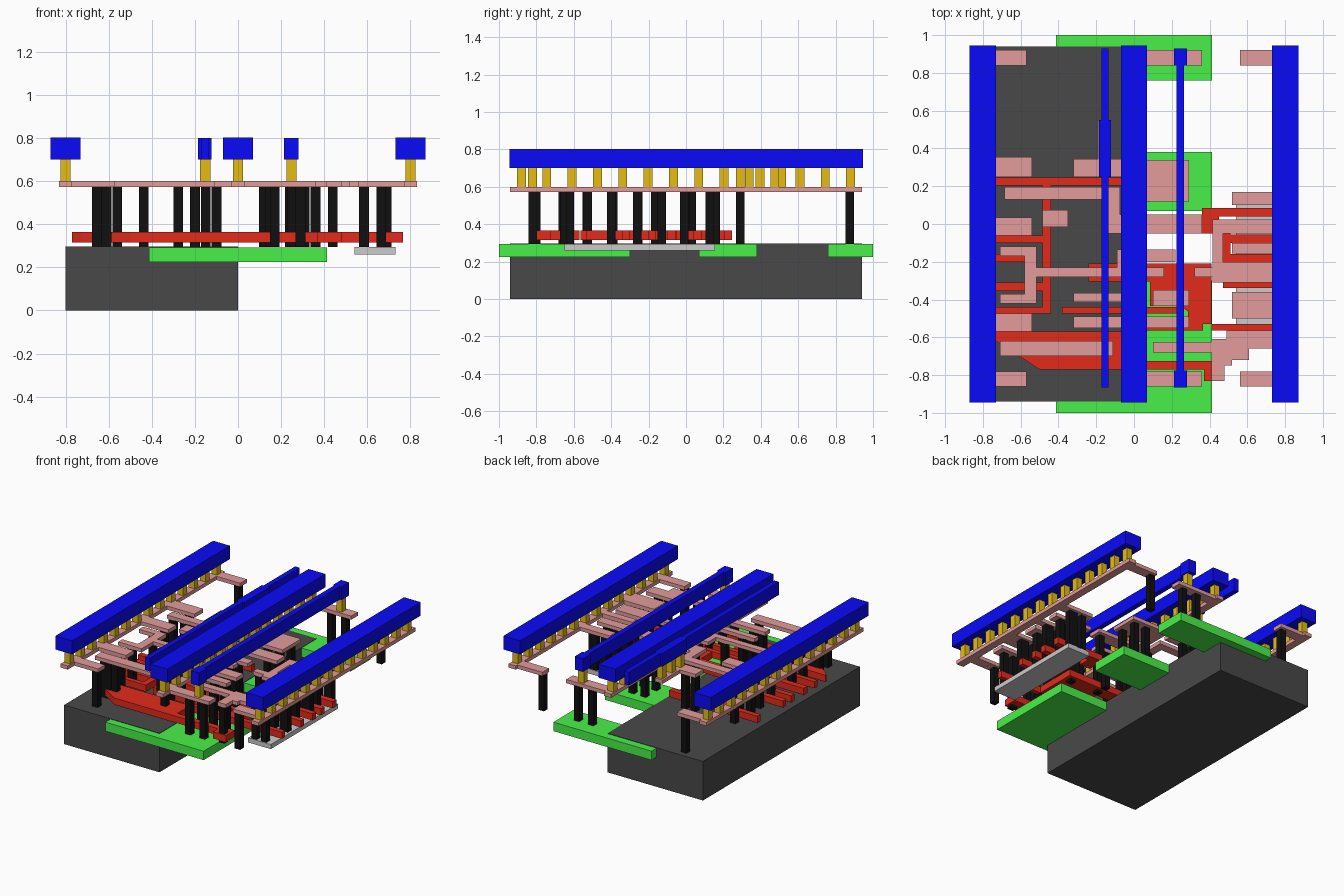
import bpy, bmesh


def layer(name, color, z0, z1, rects=(), polys=()):
    """One flat slab layer made of rectangles (x0, x1, y0, y1) and extra outlines."""
    bm = bmesh.new()
    outlines = [[(a, c), (b, c), (b, d), (a, d)] for a, b, c, d in rects] + list(polys)
    for pts in outlines:
        face = bm.faces.new([bm.verts.new((x, y, z0)) for x, y in pts])
        up = bmesh.ops.extrude_face_region(bm, geom=[face])["geom"]
        for v in up:
            if isinstance(v, bmesh.types.BMVert):
                v.co.z = z1
    bmesh.ops.recalc_face_normals(bm, faces=bm.faces[:])
    me = bpy.data.meshes.new(name)
    bm.to_mesh(me)
    bm.free()
    ob = bpy.data.objects.new(name, me)
    bpy.context.collection.objects.link(ob)
    mat = bpy.data.materials.new(name)
    mat.diffuse_color = (*color, 1)
    me.materials.append(mat)


def squares(points, r):
    return [(x - r, x + r, y - r, y + r) for x, y in points]


BLUE, GOLD, PINK = (.003, .003, .95), (.78, .507, .007), (.77, .33, .33)
RED, GREEN, BLACK = (.77, .024, .011), (.066, .877, .066), (.005, .005, .005)
RAILS = (-.8, 0, .8)

# base well and doped regions
layer("well_block", (.066, .066, .066), 0, .296, [(-.8, 0, -.94, .94)])
layer("diffusion_slabs", GREEN, .225, .293,
      [(-.412, .412, -1, -.30), (-.412, .412, .07, .38), (-.412, .412, .76, 1)])
layer("implant_plate", (.62, .62, .62), .26, .295, [(.54, .73, -.65, .155)])

# gate tracks
layer("gate_tracks", RED, .315, .365, [
    (-.77, -.03, .205, .245), (-.485, -.44, -.475, .21),
    (-.77, -.44, -.1, -.06), (-.77, -.57, -.2, -.16),
    (-.77, -.44, -.355, -.31), (-.77, -.44, -.475, -.44),
    (-.24, .41, -.305, -.21), (.285, .41, -.53, -.21),
    (-.38, .255, -.475, -.44),
    (-.07, .365, -.565, -.53), (.41, .765, -.565, -.53),
    (0, .48, -.77, -.725), (.37, .48, -.83, -.725),
    (.36, .765, .04, .085), (.36, .45, -.05, .06),
    (.47, .51, -.34, -.05), (.47, .765, -.1, -.055),
    (.47, .765, -.2, -.16), (.47, .765, -.34, -.3)],
    [[(-.77, -.57), (0, -.57), (0, -.77), (-.5, -.77), (-.73, -.62), (-.77, -.58)],
     [(.085, -.3), (.3, -.3), (.3, -.475), (.25, -.435), (.085, -.435)]])

# local wiring: strips under the rails, then tabs and tracks
strips = [(x - .03, x + .03, -.94, .94) for x in RAILS]
left = [(-.8, -.57, .84, .92), (-.8, -.54, .25, .355), (-.8, -.54, -.06, .035),
        (-.8, -.54, -.57, -.475), (-.8, -.57, -.86, -.78),
        (-.71, -.515, -.17, -.12), (-.71, -.515, -.42, -.37), (-.58, -.515, -.4, -.12),
        (-.52, .16, -.28, -.23), (-.71, -.11, -.70, -.62),
        (-.485, -.35, -.015, .075), (-.685, -.075, .13, .195), (-.14, -.075, -.05, .195)]
middle = [(-.1, .36, -.05, .05), (-.32, -.07, .25, .345), (-.19, -.125, .25, .55),
          (-.32, 0, -.412, -.365), (.1, .29, -.435, -.35), (-.32, .29, -.55, -.49),
          (-.09, .22, -.20, -.135), (-.09, -.05, -.25, -.135), (0, .29, .12, .34),
          (0, .36, .84, .92), (0, .36, -.86, -.78), (.1, .43, -.68, -.625)]
right = [(.41, .48, -.83, -.625), (.49, .73, -.62, -.565), (.41, .73, -.66, -.61),
         (.41, .61, -.72, -.65), (.41, .52, -.75, -.7),
         (.56, .8, .84, .92), (.56, .8, -.86, -.78), (.52, .8, .10, .17),
         (.52, .8, -.155, -.10), (.52, .8, -.50, -.36),
         (.415, .73, -.05, .025), (.415, .73, -.31, -.20), (.415, .47, -.3, .02),
         (.32, .43, -.28, -.23)]
layer("local_wiring", PINK, .572, .60, strips + left + middle + right)

# contact posts from gates and diffusion up to the wiring
posts = [(x, y) for y in (.875, -.82) for x in (-.61, .17, .29, .585)]
posts += [(-.61, y) for y in (.29, -.01, -.145, -.395, -.53, -.66)]
posts += [(x, y) for x in (-.655, -.56) for y in (.16, -.66)]
posts += [(x, y) for x in (-.277, -.2) for y in (.29, -.389, -.525)]
posts += [(-.437, .03), (-.15, -.66), (-.1, .03), (.12, -.255), (-.15, -.255),
          (.14, .29), (.24, .29), (.14, .16), (.24, .16), (.31, .0),
          (.17, -.39), (.25, -.39), (.17, -.525), (.25, -.525), (.12, -.165),
          (.15, -.65), (.25, -.65), (.36, -.255), (.36, -.65), (.44, -.8)]
posts += [(x, y) for x in (.585, .665) for y in (.127, -.01, -.13, -.26, -.4, -.62)]
posts += [(.69, y) for y in (.127, -.13, -.4)]
layer("contact_posts", BLACK, .295, .573, squares(posts, .0225))

# vias between local wiring and top metal
vias = [(x, -.88 + .1354 * i) for x in RAILS for i in range(14)]
vias += [(-.152, .29), (-.152, .395), (-.152, .51), (.248, .88), (.248, -.82)]
layer("vias", GOLD, .60, .70, squares(vias, .0235))

# top metal rails and narrow tracks
layer("metal_rails", BLUE, .70, .802, [(x - .07, x + .07, -.945, .945) for x in RAILS])
layer("metal_tracks", BLUE, .70, .80, [
    (-.172, -.134, -.865, .93), (-.185, -.122, .25, .55),
    (.225, .265, -.865, .93), (.213, .28, .84, .93), (.213, .28, -.865, -.775)])
